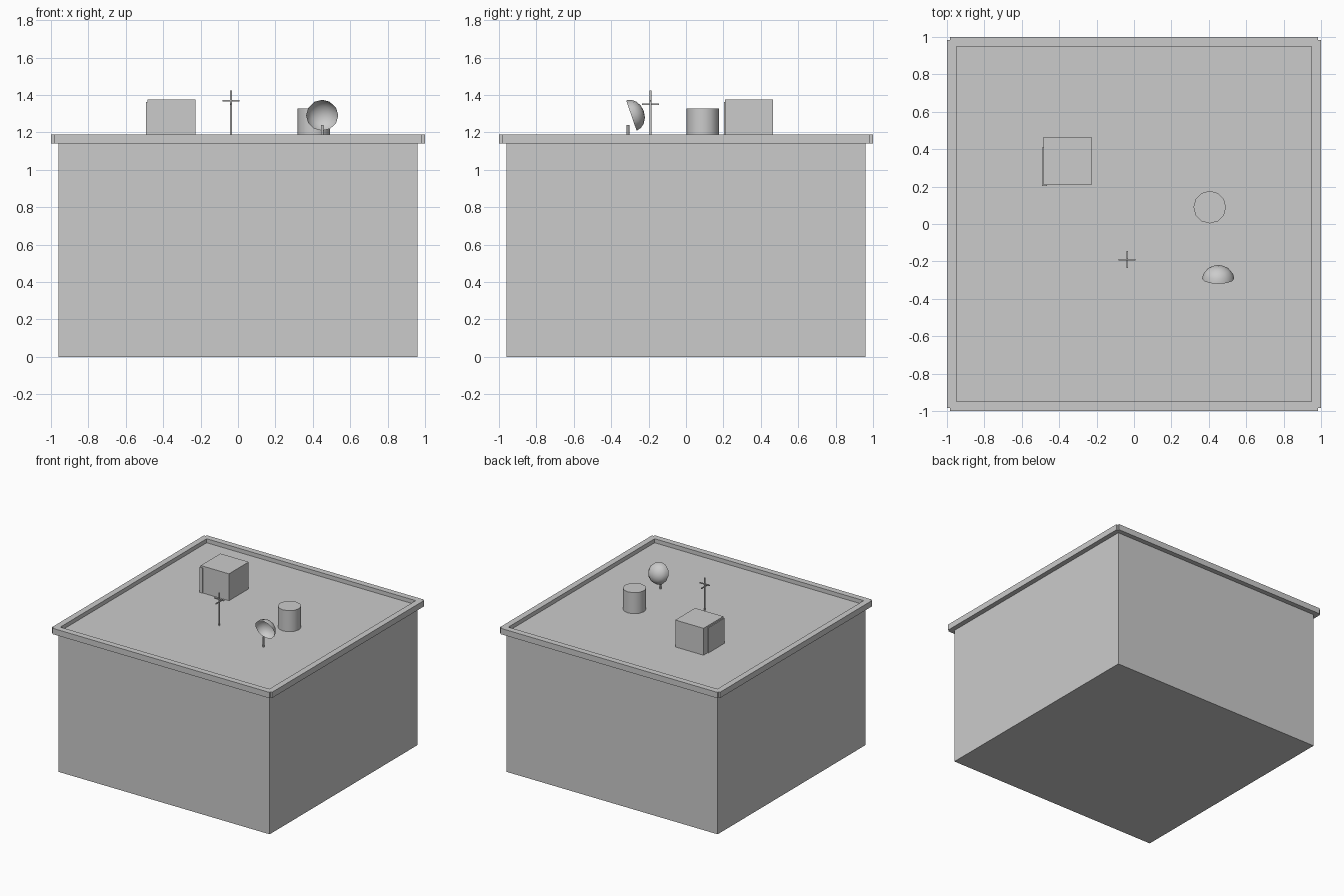
import bpy, bmesh, math
from mathutils import Matrix

if "Cube" in bpy.data.objects:
    bpy.data.objects.remove(bpy.data.objects["Cube"])

ROOF = 1.155


def finish(name, bm, smooth=False):
    mesh = bpy.data.meshes.new(name)
    bm.to_mesh(mesh)
    bm.free()
    obj = bpy.data.objects.new(name, mesh)
    bpy.context.collection.objects.link(obj)
    if smooth:
        bpy.ops.object.select_all(action='DESELECT')
        obj.select_set(True)
        bpy.context.view_layer.objects.active = obj
        bpy.ops.object.shade_smooth_by_angle(angle=math.radians(50))
    return obj


def box(name, lo, hi):
    bm = bmesh.new()
    size = [b - a for a, b in zip(lo, hi)]
    mid = [(a + b) / 2 for a, b in zip(lo, hi)]
    bmesh.ops.create_cube(bm, size=1, matrix=Matrix.Translation(mid) @ Matrix.Diagonal((*size, 1)))
    return finish(name, bm)


def cylinder(name, x, y, z0, z1, r, sides):
    bm = bmesh.new()
    bmesh.ops.create_cone(bm, cap_ends=True, segments=sides, radius1=r, radius2=r,
                          depth=z1 - z0, matrix=Matrix.Translation((x, y, (z0 + z1) / 2)))
    return finish(name, bm, smooth=True)


# Building block with flat roof
box("building_body", (-0.96, -0.96, 0), (0.96, 0.96, ROOF))

# Parapet: four bars whose ends leave a small notch at each corner
for side, s in (("low", -1), ("high", 1)):
    a, b = sorted((s * 0.95, s * 1.0))
    box("parapet_y_" + side, (-0.985, a, 1.14), (0.985, b, 1.188))
    box("parapet_x_" + side, (a, -0.985, 1.14), (b, 0.985, 1.188))

# Stair housing and its door panel
box("roof_housing", (-0.485, 0.208, ROOF), (-0.228, 0.465, 1.376))
box("housing_door", (-0.492, 0.203, ROOF), (-0.465, 0.41, 1.362))

# Water tank
cylinder("roof_tank", 0.405, 0.09, ROOF, 1.328, 0.087, 12)

# Aerial: mast with two crossed bars
ax, ay = -0.037, -0.19
cylinder("aerial_mast", ax, ay, ROOF, 1.423, 0.006, 8)
box("aerial_bar_x", (ax - 0.045, ay - 0.004, 1.366), (ax + 0.045, ay + 0.004, 1.374))
box("aerial_bar_y", (ax - 0.004, ay - 0.045, 1.346), (ax + 0.004, ay + 0.045, 1.354))

# Dish: open half sphere on a short post
cylinder("dish_post", 0.45, -0.31, ROOF, 1.24, 0.007, 8)
bm = bmesh.new()
bmesh.ops.create_uvsphere(bm, u_segments=12, v_segments=8, radius=0.086)
bmesh.ops.delete(bm, geom=[v for v in bm.verts if v.co.z < -0.001], context='VERTS')
bm.transform(Matrix.Translation((0.45, -0.292, 1.29))
             @ Matrix.Rotation(math.radians(-71), 4, 'X')
             @ Matrix.Diagonal((1, 1, 0.82, 1)))
finish("dish_bowl", bm, smooth=True)
